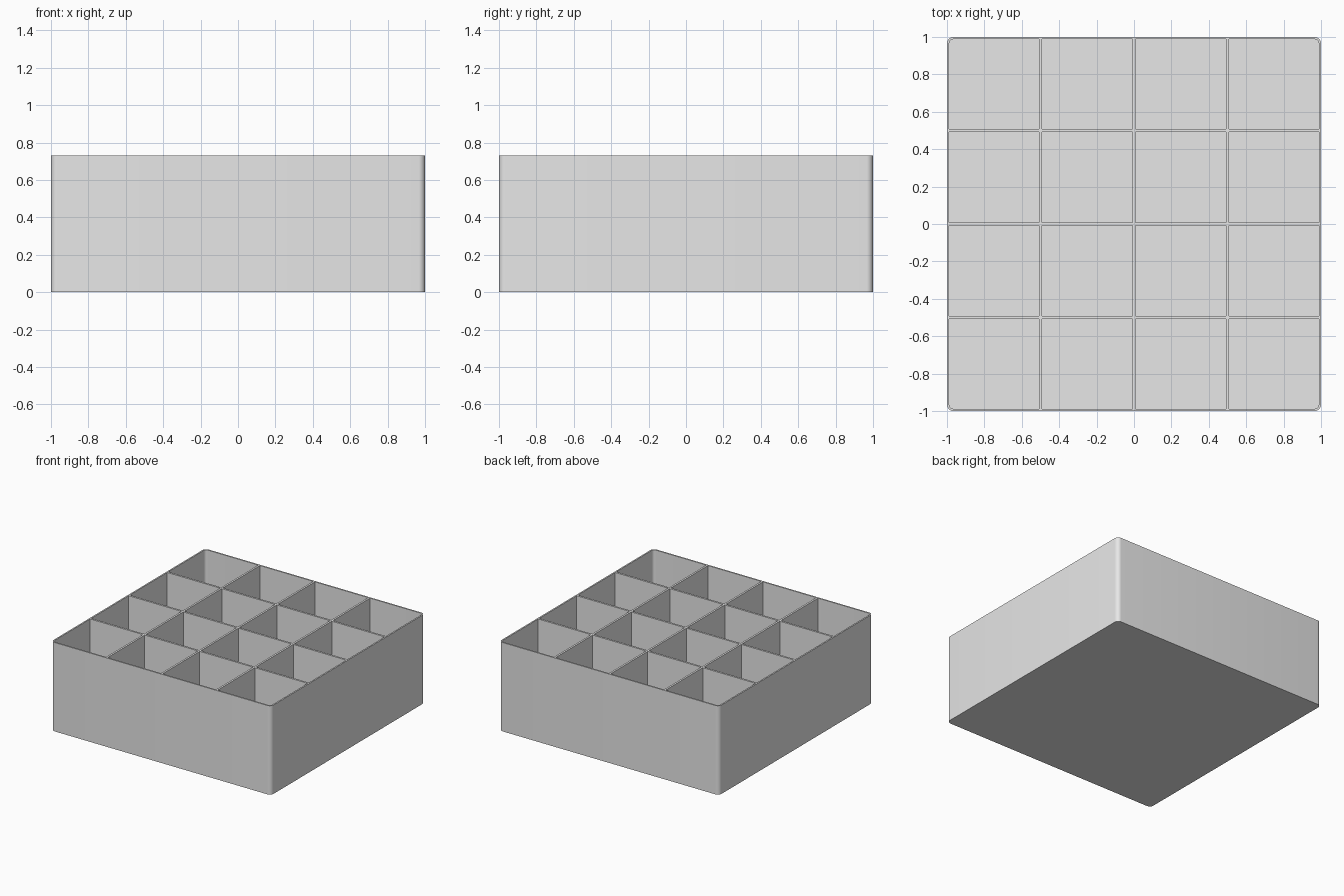
import bpy
import bmesh
from mathutils import Matrix, Vector

if "Cube" in bpy.data.objects:
    bpy.data.objects.remove(bpy.data.objects["Cube"], do_unlink=True)

HEIGHT, WALL, DIVIDER, FLOOR = 0.73, 0.012, 0.016, 0.012
RADIUS, COUNT = 0.035, 4
INNER = 1 - WALL

grey = bpy.data.materials.new("light grey")
grey.use_nodes = True
grey.diffuse_color = (0.8, 0.8, 0.8, 1)
grey.node_tree.nodes["Principled BSDF"].inputs["Base Color"].default_value = grey.diffuse_color


def add_block(bm, low, high, reach, radius):
    """Add a box whose upright edges at the tray corners are rounded."""
    low, high = Vector(low), Vector(high)
    matrix = Matrix.Translation((low + high) / 2) @ Matrix.Diagonal((*(high - low), 1))
    verts = bmesh.ops.create_cube(bm, size=1, matrix=matrix)["verts"]

    def at_corner(v):
        return min(abs(v.co.x), abs(v.co.y)) > reach - 0.001

    edges = {e for v in verts for e in v.link_edges
             if all(at_corner(w) for w in e.verts)
             and abs(e.verts[0].co.z - e.verts[1].co.z) > 0.1}
    if edges:
        bmesh.ops.bevel(bm, geom=list(edges), offset=radius, segments=8,
                        profile=0.5, affect='EDGES')


def make_object(name, bm):
    mesh = bpy.data.meshes.new(name)
    bm.to_mesh(mesh)
    bm.free()
    mesh.materials.append(grey)
    obj = bpy.data.objects.new(name, mesh)
    bpy.context.collection.objects.link(obj)
    return obj


# Solid outer body
bm = bmesh.new()
add_block(bm, (-1, -1, 0), (1, 1, HEIGHT), 1, RADIUS)
tray = make_object("compartment_tray", bm)

# Grid of pockets, leaving the dividers between them
pitch = 2 / COUNT
spans = []
for i in range(COUNT):
    start = -1 + i * pitch
    spans.append((max(start + DIVIDER / 2, -INNER),
                  min(start + pitch - DIVIDER / 2, INNER)))
bm = bmesh.new()
for x0, x1 in spans:
    for y0, y1 in spans:
        add_block(bm, (x0, y0, FLOOR), (x1, y1, HEIGHT + 0.1), INNER, RADIUS - WALL)
pockets = make_object("pocket_cutter", bm)
pockets.hide_render = True

# Cut the pockets out and keep the finished mesh
cut = tray.modifiers.new("pockets", 'BOOLEAN')
cut.operation = 'DIFFERENCE'
cut.solver = 'EXACT'
cut.object = pockets
bpy.ops.object.select_all(action='DESELECT')
tray.select_set(True)
bpy.context.view_layer.objects.active = tray
bpy.ops.object.modifier_apply(modifier=cut.name)
bpy.data.objects.remove(pockets, do_unlink=True)

# Smooth corners, crisp rims
bpy.ops.object.shade_smooth_by_angle(angle=0.52)
